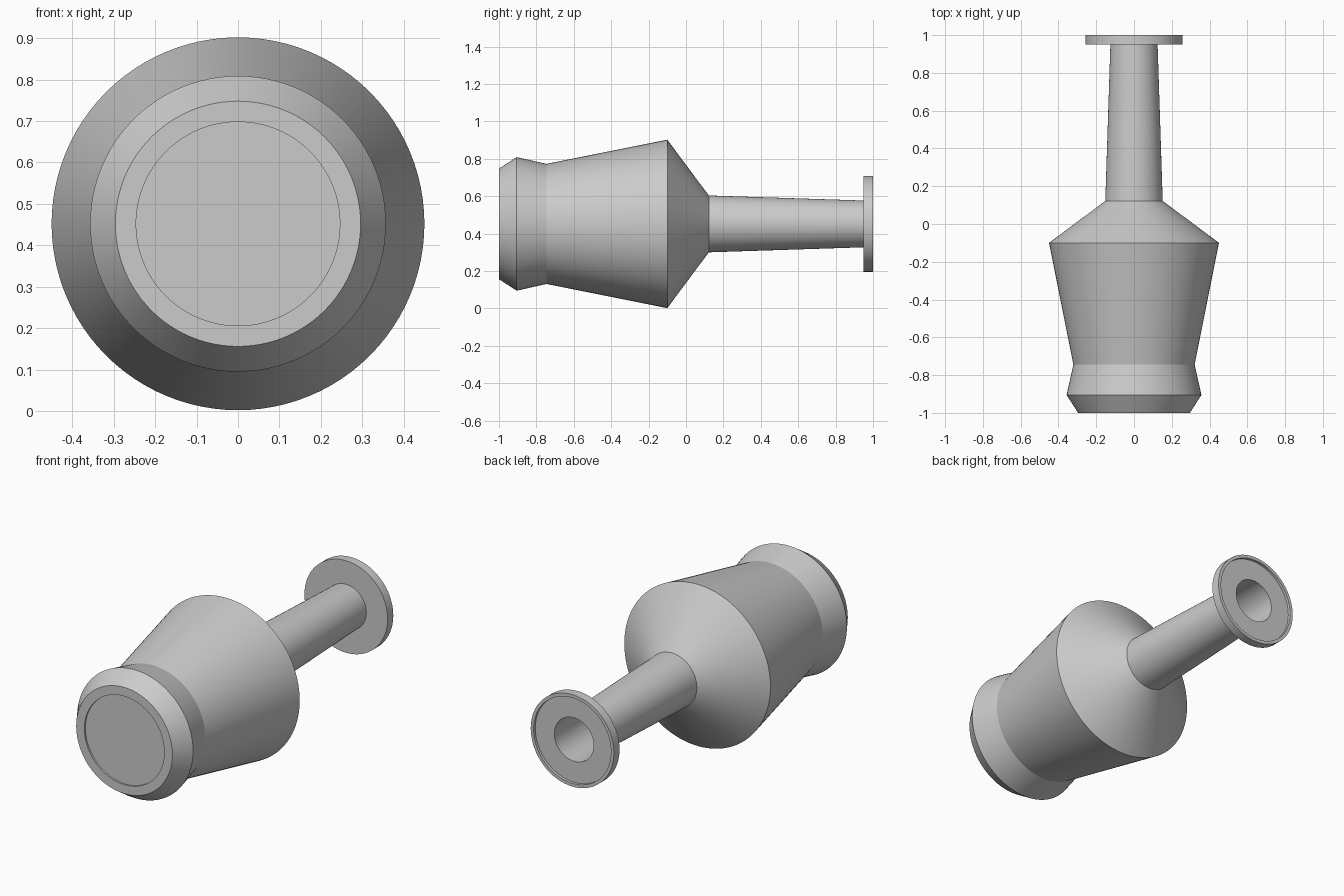
import bpy
import bmesh
from math import cos, sin, pi, radians

AXIS_Z = 0.452   # height of the lying axis
SEGMENTS = 96

if "Cube" in bpy.data.objects:
    bpy.data.objects.remove(bpy.data.objects["Cube"])

grey = bpy.data.materials.new("plain grey")
grey.use_nodes = True
colour = (0.6, 0.6, 0.6, 1)
grey.diffuse_color = colour
grey.node_tree.nodes["Principled BSDF"].inputs["Base Color"].default_value = colour


def lathe(name, profile):
    """Turn (radius, y) points around the lying axis; radius 0 makes a pole."""
    bm = bmesh.new()
    rings = []
    for r, y in profile:
        if r == 0:
            rings.append([bm.verts.new((0, y, 0))] * SEGMENTS)
        else:
            angles = [2 * pi * k / SEGMENTS for k in range(SEGMENTS)]
            rings.append([bm.verts.new((r * cos(a), y, r * sin(a))) for a in angles])
    for a, b in zip(rings, rings[1:]):
        for k in range(SEGMENTS):
            n = (k + 1) % SEGMENTS
            corners = dict.fromkeys((a[k], b[k], b[n], a[n]))
            bm.faces.new(list(corners))
    mesh = bpy.data.meshes.new(name)
    bm.to_mesh(mesh)
    bm.free()
    mesh.materials.append(grey)
    obj = bpy.data.objects.new(name, mesh)
    obj.location.z = AXIS_Z
    bpy.context.collection.objects.link(obj)
    bpy.ops.object.select_all(action='DESELECT')
    obj.select_set(True)
    bpy.context.view_layer.objects.active = obj
    bpy.ops.object.shade_smooth_by_angle(angle=radians(18))
    return obj


# Body: recessed end disc, chamfered collar, flared barrel and shoulder cone
lathe("body", [
    (0, -0.99), (0.246, -0.99), (0.246, -1), (0.296, -1),
    (0.357, -0.905), (0.321, -0.745), (0.45, -0.1),
    (0.152, 0.122), (0, 0.122),
])

# Neck: tapered hollow tube
lathe("neck_outside", [(0.152, 0.122), (0.125, 0.95)])
lathe("neck_bore", [(0.121, 0.985), (0.148, 0.122)])

# Flange: end plate with a thin raised rim around the bore
lathe("flange", [
    (0.125, 0.95), (0.256, 0.95), (0.256, 1),
    (0.238, 1), (0.238, 0.985), (0.121, 0.985),
])
